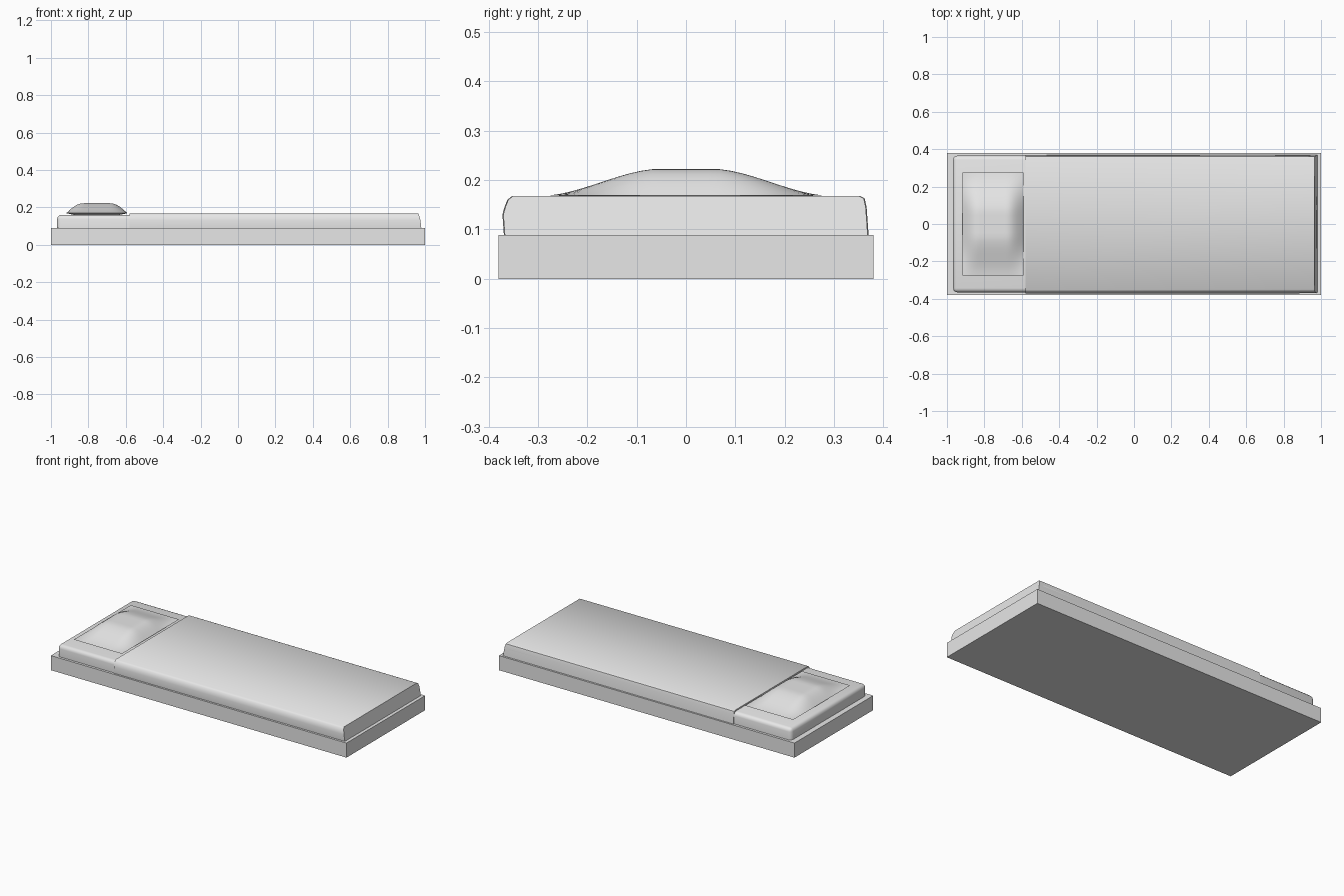
import bpy, bmesh, math

if "Cube" in bpy.data.objects:
    bpy.data.objects.remove(bpy.data.objects["Cube"])

grey = bpy.data.materials.new("plain_grey")
grey.diffuse_color = (0.8, 0.8, 0.8, 1)
grey.use_nodes = True
grey.node_tree.nodes["Principled BSDF"].inputs["Base Color"].default_value = grey.diffuse_color


def finish(bm, name, smooth=None):
    bmesh.ops.recalc_face_normals(bm, faces=bm.faces)
    me = bpy.data.meshes.new(name)
    bm.to_mesh(me)
    bm.free()
    ob = bpy.data.objects.new(name, me)
    bpy.context.collection.objects.link(ob)
    me.materials.append(grey)
    if smooth:
        bpy.ops.object.select_all(action='DESELECT')
        ob.select_set(True)
        bpy.context.view_layer.objects.active = ob
        bpy.ops.object.shade_smooth_by_angle(angle=math.radians(smooth))
    return ob


def box(x0, x1, y0, y1, z0, z1):
    bm = bmesh.new()
    bmesh.ops.create_cube(bm, size=1)
    for v in bm.verts:
        v.co = ((x0 + x1) / 2 + v.co.x * (x1 - x0),
                (y0 + y1) / 2 + v.co.y * (y1 - y0),
                (z0 + z1) / 2 + v.co.z * (z1 - z0))
    return bm


# Bed base
finish(box(-1, 1, -0.38, 0.38, 0, 0.089), "bed_base")

# Mattress with softened upper edges
bm = box(-0.967, 0.965, -0.365, 0.365, 0.085, 0.16)
edges = [e for e in bm.edges if max(v.co.z for v in e.verts) > 0.1]
bmesh.ops.bevel(bm, geom=edges, offset=0.022, segments=3, profile=0.5, affect='EDGES')
finish(bm, "mattress", 50)

# Blanket: cross-section swept along the bed, with a sloping foot end
section = [(-0.369, 0.089), (-0.372, 0.13), (-0.368, 0.145), (-0.362, 0.16), (-0.352, 0.168),
           (0.352, 0.168), (0.362, 0.163), (0.366, 0.145), (0.37, 0.089)]
bm = bmesh.new()
head = [bm.verts.new((-0.58, y, z)) for y, z in section]
foot = [bm.verts.new((0.98 - 0.016 * ((z - 0.089) / 0.079) ** 2, y * 0.995, z)) for y, z in section]
n = len(section)
for i in range(n):
    j = (i + 1) % n
    bm.faces.new((head[i], head[j], foot[j], foot[i]))
bm.faces.new(head)
bm.faces.new(foot)
finish(bm, "blanket", 40)


# Pillow: two domed sheets meeting at a thin rim
def swell_x(u):
    return math.sin(math.pi / 2 * min(1, (1 - abs(u)) / 0.55))


def swell_y(v):
    t = min(1, (1 - abs(v)) / 0.75)
    return t * t * (3 - 2 * t) * 0.6 + 0.4 * t


bm = bmesh.new()
N = 24
for height in (0.053, -0.014):
    grid = [[bm.verts.new((-0.755 + 0.163 * u, 0.276 * v, 0.169 + height * swell_x(u) * swell_y(v)))
             for v in [2 * j / N - 1 for j in range(N + 1)]]
            for u in [2 * i / N - 1 for i in range(N + 1)]]
    for i in range(N):
        for j in range(N):
            bm.faces.new((grid[i][j], grid[i + 1][j], grid[i + 1][j + 1], grid[i][j + 1]))
bmesh.ops.remove_doubles(bm, verts=bm.verts, dist=0.00001)
finish(bm, "pillow", 40)
